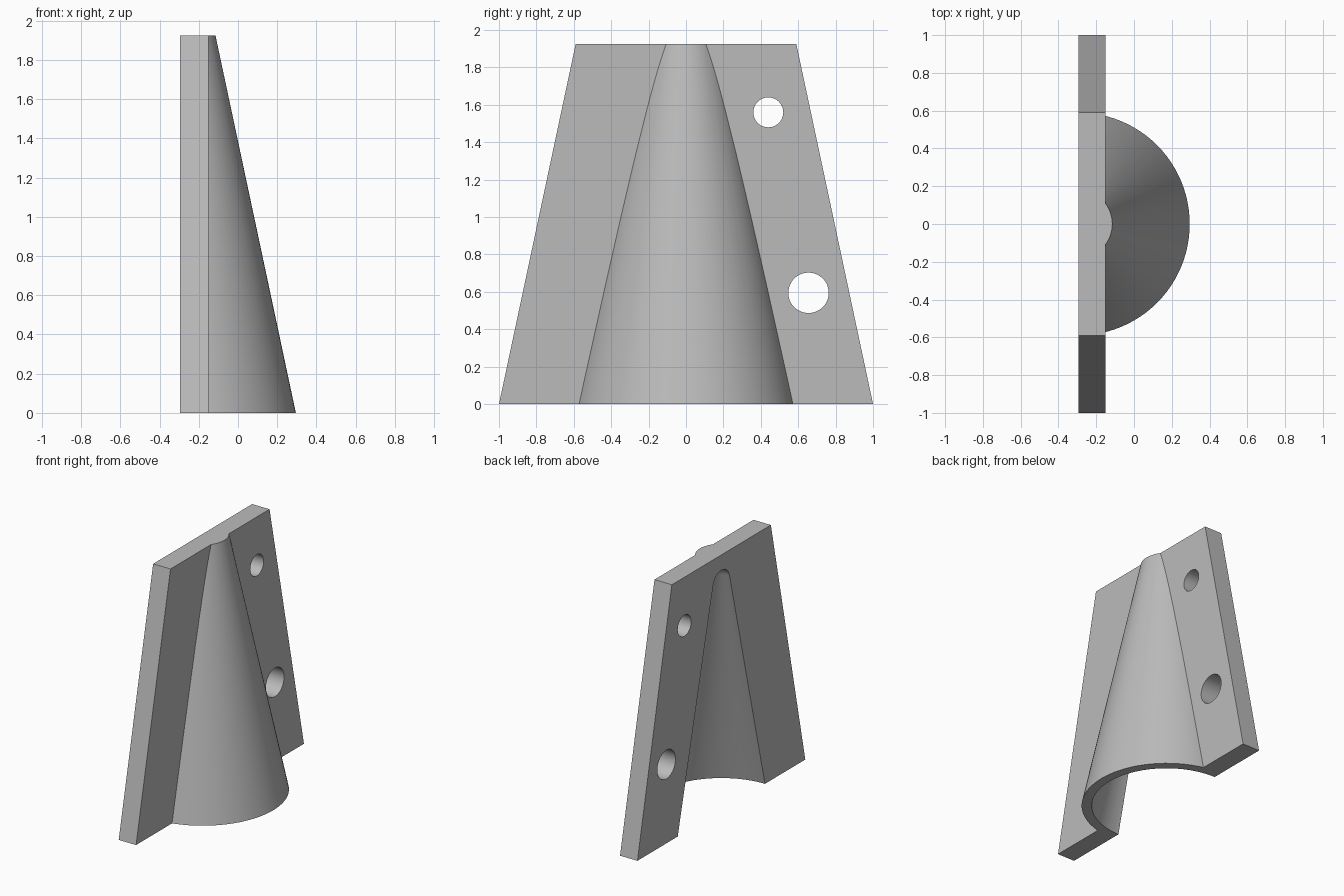
import bpy, bmesh, math
from mathutils import Vector

cube = bpy.data.objects.get("Cube")
if cube:
    bpy.data.objects.remove(cube, do_unlink=True)

HEIGHT = 1.925
BACK, FACE = -0.295, -0.15

grey = bpy.data.materials.new("plain grey")
grey.use_nodes = True
grey.diffuse_color = (0.5, 0.5, 0.5, 1)
grey.node_tree.nodes["Principled BSDF"].inputs["Base Color"].default_value = (0.5, 0.5, 0.5, 1)


def finish(name, bm):
    bmesh.ops.recalc_face_normals(bm, faces=bm.faces[:])
    mesh = bpy.data.meshes.new(name)
    bm.to_mesh(mesh)
    bm.free()
    mesh.materials.append(grey)
    obj = bpy.data.objects.new(name, mesh)
    bpy.context.collection.objects.link(obj)
    return obj


def turned(name, profile, steps=96, half=False):
    """Solid of revolution about the vertical axis on the back plane."""
    bm = bmesh.new()
    rings = [[bm.verts.new((BACK + r * math.cos(a), r * math.sin(a), z))
              for a in (math.tau * i / steps for i in range(steps))]
             for r, z in profile]
    for low, high in zip(rings, rings[1:]):
        for i in range(steps):
            j = (i + 1) % steps
            bm.faces.new((low[i], low[j], high[j], high[i]))
    bm.faces.new(rings[0])
    bm.faces.new(rings[-1])
    if half:
        geom = bm.verts[:] + bm.edges[:] + bm.faces[:]
        bmesh.ops.bisect_plane(bm, geom=geom, plane_co=(BACK, 0, 0), dist=1e-5,
                               plane_no=(1, 0, 0), clear_inner=True)
        bmesh.ops.holes_fill(bm, edges=[e for e in bm.edges if e.is_boundary])
    return finish(name, bm)


def combine(target, tool, operation):
    mod = target.modifiers.new(operation.lower(), 'BOOLEAN')
    mod.operation, mod.object, mod.solver = operation, tool, 'EXACT'
    bpy.context.view_layer.objects.active = target
    bpy.ops.object.modifier_apply(modifier=mod.name)
    bpy.data.objects.remove(tool, do_unlink=True)


# Tapered mounting plate
bm = bmesh.new()
outline = [(-1, 0), (1, 0), (0.59, HEIGHT), (-0.59, HEIGHT)]
face = bm.faces.new([bm.verts.new((BACK, y, z)) for y, z in outline])
slab = bmesh.ops.extrude_face_region(bm, geom=[face])["geom"]
bmesh.ops.translate(bm, vec=Vector((FACE - BACK, 0, 0)),
                    verts=[v for v in slab if isinstance(v, bmesh.types.BMVert)])
bracket = finish("cone_bracket", bm)

# Half cone standing out of the plate
combine(bracket, turned("half_cone", [(0.59, 0), (0.18, HEIGHT)], half=True), 'UNION')

# Hollow inside with a domed end
dome = [(0.1 * math.cos(a), 1.71 + 0.1 * math.sin(a))
        for a in (math.radians(12 + 11 * i) for i in range(8))]
combine(bracket, turned("hollow", [(0.532, -0.05)] + dome), 'DIFFERENCE')

# Bolt holes, large and small on opposite corners
for y, z, radius in [(-0.445, 1.56, 0.108), (0.44, 1.56, 0.08),
                     (-0.66, 0.595, 0.08), (0.655, 0.595, 0.108)]:
    bm = bmesh.new()
    bmesh.ops.create_cone(bm, cap_ends=True, segments=48, radius1=radius,
                          radius2=radius, depth=0.5)
    for v in bm.verts:
        v.co = Vector((BACK + 0.07 + v.co.z, y + v.co.x, z + v.co.y))
    combine(bracket, finish("bolt_hole", bm), 'DIFFERENCE')

bpy.ops.object.select_all(action='DESELECT')
bracket.select_set(True)
bpy.context.view_layer.objects.active = bracket
bpy.ops.object.shade_smooth_by_angle(angle=math.radians(30))
